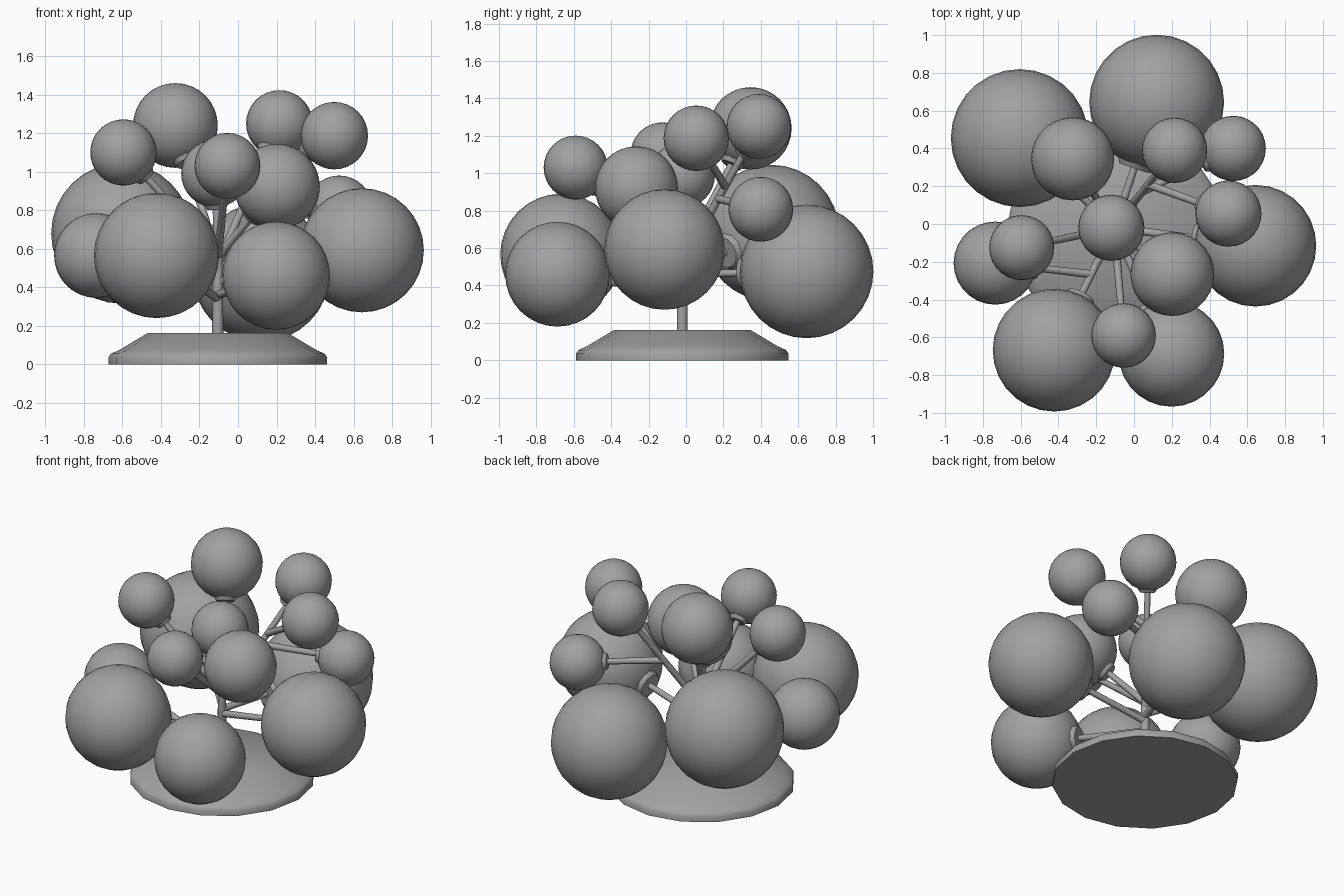
import bpy, bmesh, math
from mathutils import Vector

cube = bpy.data.objects.get("Cube")
if cube:
    bpy.data.objects.remove(cube, do_unlink=True)

grey = bpy.data.materials.new("plain_grey")
grey.use_nodes = True
grey.diffuse_color = (0.36, 0.36, 0.36, 1)
grey.node_tree.nodes["Principled BSDF"].inputs["Base Color"].default_value = grey.diffuse_color

STEM = Vector((-0.105, -0.02, 0))


def finish(name, bm, angle=50):
    mesh = bpy.data.meshes.new(name)
    bm.to_mesh(mesh)
    bm.free()
    mesh.materials.append(grey)
    obj = bpy.data.objects.new(name, mesh)
    bpy.context.collection.objects.link(obj)
    bpy.ops.object.select_all(action="DESELECT")
    obj.select_set(True)
    bpy.context.view_layer.objects.active = obj
    bpy.ops.object.shade_smooth_by_angle(angle=math.radians(angle))
    return obj


def rod(name, start, end, r1, r2):
    """Tapered rod between two points."""
    axis = end - start
    bm = bmesh.new()
    bmesh.ops.create_cone(bm, cap_ends=True, segments=12, radius1=r1, radius2=r2, depth=axis.length)
    obj = finish(name, bm)
    obj.location = (start + end) / 2
    obj.rotation_mode = "QUATERNION"
    obj.rotation_quaternion = axis.to_track_quat("Z", "Y")
    return obj


def ball(name, centre, radius):
    bm = bmesh.new()
    bmesh.ops.create_uvsphere(bm, u_segments=28, v_segments=16, radius=radius)
    obj = finish(name, bm, 60)
    obj.location = centre


# Base: low disc with a rounded rim and sloping shoulder
def base(name, profile, sides=16):
    bm = bmesh.new()
    rings = []
    for r, z in profile:
        turn = [2 * math.pi * i / sides for i in range(sides)]
        rings.append([bm.verts.new(STEM + Vector((r * math.cos(a), r * math.sin(a), z))) for a in turn])
    for low, high in zip(rings, rings[1:]):
        for i in range(sides):
            j = (i + 1) % sides
            bm.faces.new((low[i], low[j], high[j], high[i]))
    bm.faces.new(reversed(rings[0]))
    bm.faces.new(rings[-1])
    finish(name, bm, 40)


base("base", [(0.568, 0), (0.568, 0.035), (0.555, 0.055), (0.51, 0.075), (0.365, 0.162)])

# Main stem
rod("stem", STEM + Vector((0, 0, 0.1)), STEM + Vector((0, 0, 0.85)), 0.03, 0.022)

# Balls: name, centre, radius, then either a stem height or (parent, fraction)
BALLS = [
    ("crown", (-0.12, -0.02, 0.99), 0.175, 0.6),
    ("back_right", (-0.605, 0.455, 0.68), 0.365, 0.48),
    ("back", (0.12, 0.645, 0.475), 0.357, 0.46),
    ("top_right", (-0.325, 0.345, 1.24), 0.22, 0.55),
    ("top_left", (0.215, 0.39, 1.25), 0.173, 0.52),
    ("back_left", (0.525, 0.4, 0.807), 0.173, ("top_left", 0.47)),
    ("upper_left", (0.5, 0.055, 1.187), 0.175, ("top_left", 0.56)),
    ("left", (0.643, -0.115, 0.592), 0.322, 0.43),
    ("upper_front_left", (0.203, -0.265, 0.922), 0.222, 0.56),
    ("upper_right", (-0.595, -0.125, 1.1), 0.172, 0.57),
    ("front_right", (-0.423, -0.668, 0.565), 0.325, 0.34),
    ("right", (-0.735, -0.207, 0.565), 0.22, ("front_right", 0.38)),
    ("front_left", (0.198, -0.687, 0.46), 0.28, 0.36),
    ("upper_front", (-0.055, -0.59, 1.03), 0.171, 0.56),
]

paths = {}
for name, centre, radius, origin in BALLS:
    centre = Vector(centre)
    if isinstance(origin, tuple):
        a, b = paths[origin[0]]
        start = a.lerp(b, origin[1])
    else:
        start = STEM + Vector((0, 0, origin))
    paths[name] = (start, centre)
    toward = (start - centre).normalized()
    ball(name + "_ball", centre, radius)
    # Branch, and the flared collar seating the ball on it
    rod(name + "_branch", start, centre + toward * radius * 0.8, 0.022, 0.018)
    rod(name + "_collar", centre + toward * (radius + 0.012), centre + toward * radius * 0.9,
        0.2 * radius + 0.012, 0.25 * radius + 0.02)
